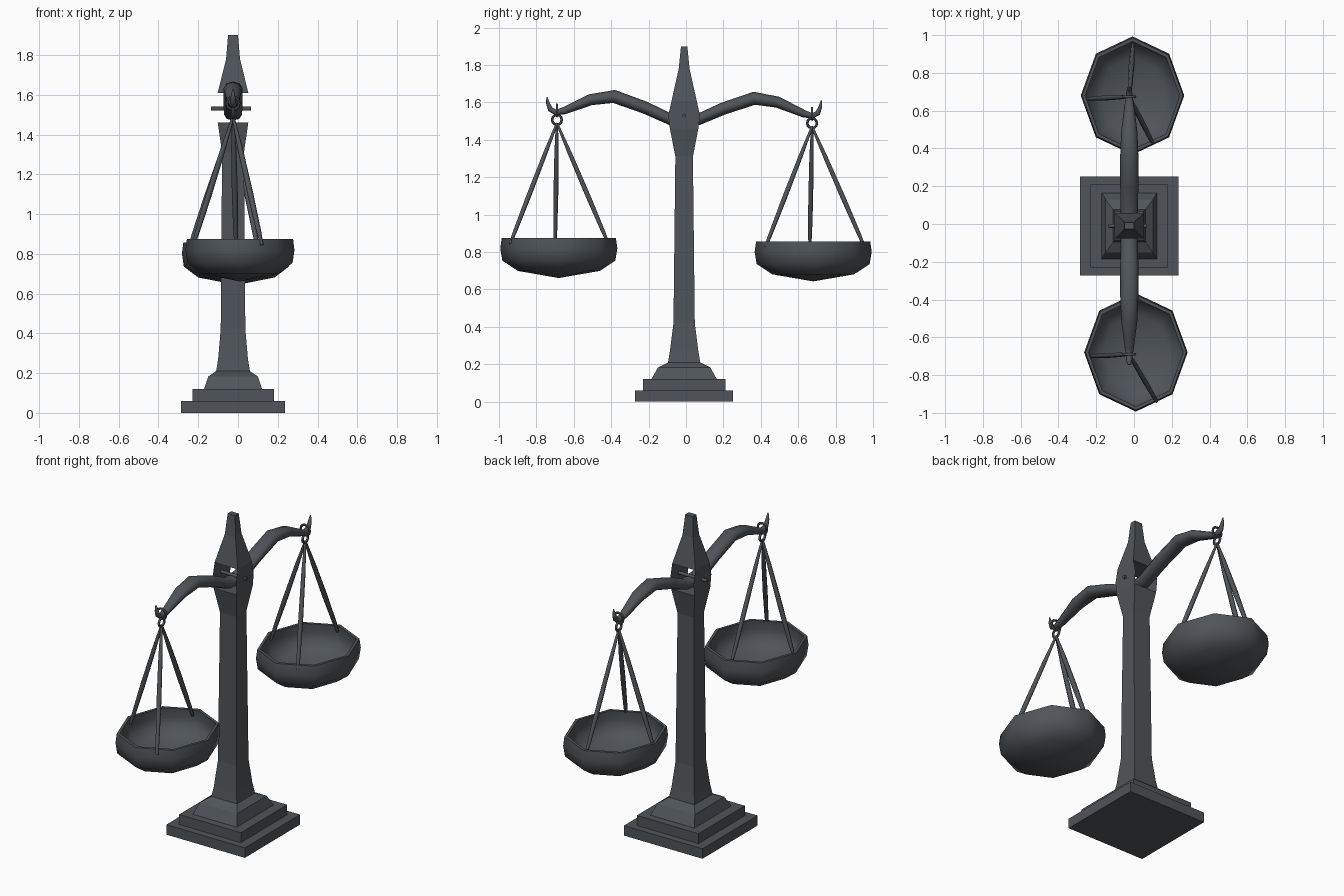
import bpy, bmesh, math
from mathutils import Vector, Matrix

if "Cube" in bpy.data.objects:
    bpy.data.objects.remove(bpy.data.objects["Cube"])

CX, CY = -0.025, -0.01          # axis of the stand

metal = bpy.data.materials.new("dark_steel")
metal.diffuse_color = (0.08, 0.09, 0.1, 1)
metal.use_nodes = True
metal.node_tree.nodes["Principled BSDF"].inputs["Base Color"].default_value = metal.diffuse_color


def finish(name, bm, smooth=None):
    me = bpy.data.meshes.new(name)
    bmesh.ops.recalc_face_normals(bm, faces=bm.faces)
    bm.to_mesh(me)
    bm.free()
    me.materials.append(metal)
    ob = bpy.data.objects.new(name, me)
    bpy.context.collection.objects.link(ob)
    if smooth:
        bpy.ops.object.select_all(action='DESELECT')
        ob.select_set(True)
        bpy.context.view_layer.objects.active = ob
        bpy.ops.object.shade_smooth_by_angle(angle=math.radians(smooth))
    return ob


def skin(bm, rings, caps=True):
    """Join rings of points with quads."""
    vs = [[bm.verts.new(p) for p in r] for r in rings]
    n = len(vs[0])
    for a, b in zip(vs, vs[1:]):
        for i in range(n):
            bm.faces.new((a[i], a[(i + 1) % n], b[(i + 1) % n], b[i]))
    if caps:
        bm.faces.new(vs[0][::-1])
        bm.faces.new(vs[-1])


def rect(z, hx, hy):
    return [(CX + sx * hx, CY + sy * hy, z)
            for sx, sy in ((-1, -1), (1, -1), (1, 1), (-1, 1))]


def tube(bm, path, sides=8):
    """Tapered elliptical tube; path items are (point, x radius, other radius)."""
    pts = [Vector(p[0]) for p in path]
    rings = []
    for i, (p, rx, rz) in enumerate(path):
        t = (pts[min(i + 1, len(pts) - 1)] - pts[max(i - 1, 0)]).normalized()
        side = Vector((1, 0, 0))
        side = (side - t * side.dot(t)).normalized()
        up = side.cross(t)
        rings.append([pts[i] + side * rx * math.cos(a) + up * rz * math.sin(a)
                      for a in (math.tau * k / sides for k in range(sides))])
    skin(bm, rings)


def link(bm, centre, radius, thick, axis):
    """Small chain ring whose hole points along axis 'x' or 'y'."""
    rings = []
    for i in range(13):
        a = math.tau * i / 12
        ring = []
        for k in range(6):
            b = math.tau * k / 6
            r = radius + thick * math.cos(b)
            u, v, w = r * math.cos(a), r * math.sin(a), thick * math.sin(b)
            off = Vector((w, u, v)) if axis == 'x' else Vector((u, w, v))
            ring.append(Vector(centre) + off)
        rings.append(ring)
    skin(bm, rings, caps=False)
    bmesh.ops.remove_doubles(bm, verts=bm.verts, dist=1e-5)


# stepped base
for name, levels in (
        ("base_plinth", [(0, .261, .262), (.06, .261, .262)]),
        ("base_step", [(.06, .205, .22), (.12, .205, .22)]),
        ("base_shoulder", [(.12, .146, .175), (.183, .125, .14), (.21, .085, .086)])):
    bm = bmesh.new()
    skin(bm, [rect(*l) for l in levels])
    finish(name, bm)

# column
bm = bmesh.new()
skin(bm, [rect(*l) for l in ((.21, .085, .086), (.27, .075, .076), (.42, .062, .057),
                             (1.31, .055, .047), (1.46, .077, .076))])
finish("column", bm)

# pointed finial above the slot
bm = bmesh.new()
skin(bm, [rect(*l) for l in ((1.61, .077, .067), (1.78, .035, .029), (1.9, .025, .017))])
finish("finial", bm)

# thin cheeks either side of the open slot
for s, name in ((-1, "slot_cheek_left"), (1, "slot_cheek_right")):
    bm = bmesh.new()
    rows = [[bm.verts.new((CX + s * .077, CY + e * h, z)) for e in (-1, 1)]
            for z, h in ((1.46, .076), (1.53, .085), (1.61, .067))]
    for a, b in zip(rows, rows[1:]):
        f = bm.faces.new((a[0], a[1], b[1], b[0]))
        f.normal_update()
        if f.normal.x * s < 0:
            f.normal_flip()
    me = bpy.data.meshes.new(name)
    bm.to_mesh(me)
    bm.free()
    me.materials.append(metal)
    bpy.context.collection.objects.link(bpy.data.objects.new(name, me))

# pivot pin
bm = bmesh.new()
bmesh.ops.create_cone(bm, cap_ends=True, segments=8, radius1=.01, radius2=.01, depth=.2,
                      matrix=Matrix.Translation((CX - .01, CY, 1.53))
                      @ Matrix.Rotation(math.pi / 2, 4, 'Y'))
finish("pivot_pin", bm, 50)

# curved beam with hooked ends: (distance, height, x radius, z radius)
half = [(.07, 1.507, .046, .03), (.21, 1.57, .048, .033), (.375, 1.627, .048, .035),
        (.5, 1.608, .043, .03), (.64, 1.548, .025, .02), (.685, 1.537, .018, .015),
        (.715, 1.553, .015, .014), (.728, 1.585, .011, .01), (.734, 1.62, .003, .003)]


def tilt(y):
    return -.009 * y / .68      # the beam hangs slightly lower at the back


full = [(-d, z, a, b) for d, z, a, b in half[::-1]] + [(0, 1.5, .045, .03)] + half
bm = bmesh.new()
tube(bm, [((CX, CY + y, z + tilt(y)), a, b) for y, z, a, b in full])
finish("beam", bm, 80)

# pans: (radius scale, height) from the bottom outside over the rim to the inside
profile = [(.70, .69), (.965, .745), (1, .81), (.975, .865),
           (.915, .865), (.93, .81), (.89, .755), (.64, .71)]

for name, hub_y, pan, rod_ends in (
        ("front", -.69, (.01, -.68),
         [(-.225, -.70), (.12, -.94), (-.01, -.415)]),
        ("back", .674, (-.008, .68),
         [(-.245, .662), (.1, .425), (-.005, .955)])):
    dz = tilt(hub_y)
    # chain links
    bm = bmesh.new()
    link(bm, (CX, hub_y, 1.548 + dz), .031, .007, 'y')
    link(bm, (CX, hub_y, 1.498 + dz), .026, .007, 'x')
    finish(name + "_links", bm, 60)

    # three suspension rods, thickest in the middle
    for i, (x, y) in enumerate(rod_ends):
        top, end = Vector((CX, hub_y, 1.48 + dz)), Vector((x, y, .835 + dz))
        bm = bmesh.new()
        tube(bm, [(top.lerp(end, t), r, r) for t, r in
                  ((0, .007), (.25, .013), (.6, .015), (.9, .012), (1, .008))], 6)
        finish(f"{name}_rod_{i + 1}", bm, 70)

    # eight-sided pan
    bm = bmesh.new()

    def oct_ring(s, z):
        return [(pan[0] + .274 * s * math.cos(k * math.pi / 4),
                 pan[1] + .313 * s * math.sin(k * math.pi / 4), z + dz) for k in range(8)]

    skin(bm, [oct_ring(*p) for p in profile], caps=False)
    bm.verts.ensure_lookup_table()
    for start, z in ((0, .652), (len(profile) * 8 - 8, .69)):
        c = bm.verts.new((pan[0], pan[1], z + dz))
        bm.verts.ensure_lookup_table()
        for k in range(8):
            bm.faces.new((bm.verts[start + k], bm.verts[start + (k + 1) % 8], c))
    finish(name + "_pan", bm, 55)
